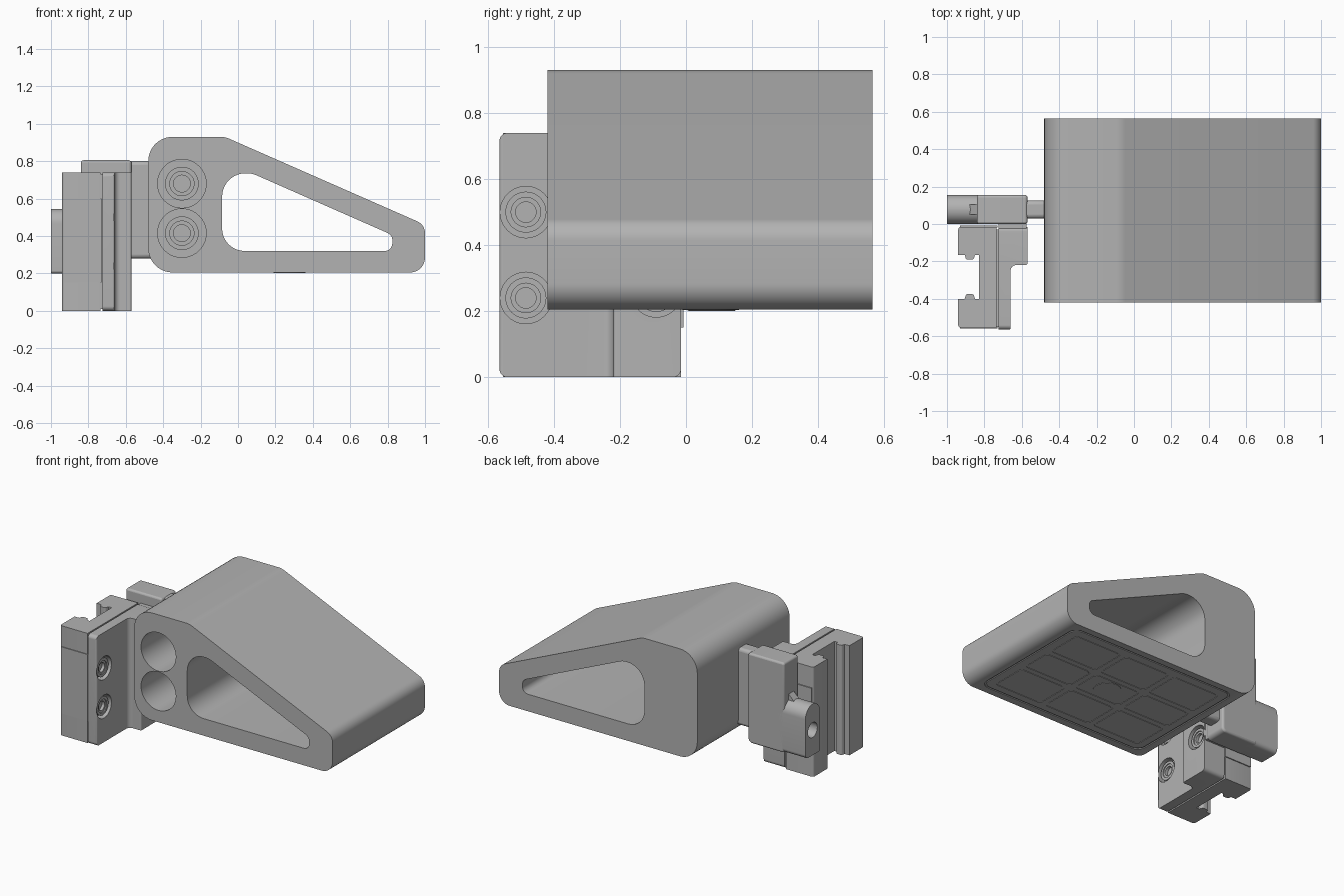
import bpy, bmesh, math
from mathutils import Vector

cube = bpy.data.objects.get("Cube")
if cube:
    bpy.data.objects.remove(cube, do_unlink=True)

grey = bpy.data.materials.new("satin grey")
grey.use_nodes = True
grey.diffuse_color = (0.45, 0.45, 0.45, 1)
grey.node_tree.nodes["Principled BSDF"].inputs["Base Color"].default_value = (0.45, 0.45, 0.45, 1)

AXES = {"x": lambda u, v, a: (a, u, v),
        "y": lambda u, v, a: (u, a, v),
        "z": lambda u, v, a: (u, v, a)}


def rounded(corners, steps=10):
    """Polygon of (u, v, radius) corners with arcs at each corner."""
    out = []
    n = len(corners)
    for i, (u, v, r) in enumerate(corners):
        p = Vector((u, v))
        if r == 0:
            out.append(p)
            continue
        a = (Vector(corners[i - 1][:2]) - p).normalized()
        b = (Vector(corners[(i + 1) % n][:2]) - p).normalized()
        half = a.angle(b) / 2
        centre = p + (a + b).normalized() * r / math.sin(half)
        start = p + a * r / math.tan(half) - centre
        end = p + b * r / math.tan(half) - centre
        sweep = math.pi - 2 * half
        for k in range(steps + 1):
            t = k / steps
            out.append(centre + (start * math.sin((1 - t) * sweep)
                                 + end * math.sin(t * sweep)) / math.sin(sweep))
    return out


def rect(u0, u1, v0, v1, r=0):
    return rounded([(u0, v0, r), (u1, v0, r), (u1, v1, r), (u0, v1, r)])


def circle(u, v, r, n=40):
    return [(u + r * math.cos(math.tau * i / n), v + r * math.sin(math.tau * i / n)) for i in range(n)]


def extrude(name, outline, axis, a0, a1):
    place = AXES[axis]
    bm = bmesh.new()
    face = bm.faces.new([bm.verts.new(place(p[0], p[1], a0)) for p in outline])
    ext = bmesh.ops.extrude_face_region(bm, geom=[face])
    move = Vector(place(0, 0, a1 - a0))
    bmesh.ops.translate(bm, vec=move, verts=[g for g in ext["geom"] if isinstance(g, bmesh.types.BMVert)])
    bmesh.ops.recalc_face_normals(bm, faces=bm.faces)
    mesh = bpy.data.meshes.new(name)
    bm.to_mesh(mesh)
    bm.free()
    ob = bpy.data.objects.new(name, mesh)
    mesh.materials.append(grey)
    bpy.context.collection.objects.link(ob)
    return ob


def activate(ob):
    bpy.ops.object.select_all(action="DESELECT")
    ob.select_set(True)
    bpy.context.view_layer.objects.active = ob


def combine(ob, outline, axis, a0, a1, how="DIFFERENCE"):
    tool = extrude("cutter", outline, axis, a0, a1)
    tool.hide_render = True
    mod = ob.modifiers.new("cut", "BOOLEAN")
    mod.operation, mod.object, mod.solver = how, tool, "EXACT"
    activate(ob)
    bpy.ops.object.modifier_apply(modifier=mod.name)
    bpy.data.objects.remove(tool, do_unlink=True)


def soften(ob, width):
    mod = ob.modifiers.new("bevel", "BEVEL")
    mod.width, mod.segments, mod.limit_method = width, 3, "ANGLE"


def screw(name, u, v, axis, seat, front, r):
    """Socket screw head with a stepped recess in its outer face."""
    head = extrude(name, circle(u, v, r), axis, seat, front)
    deep = front + (seat - front) * 0.6
    out = front + (front - seat) * 0.1
    combine(head, circle(u, v, r * 0.72), axis, front + (seat - front) * 0.15, out)
    combine(head, circle(u, v, r * 0.5), axis, deep, out)


# Wedge body with its triangular window
body = extrude("wedge_body", rounded([(-0.48, 0.205, 0.13), (1, 0.205, 0.08), (1, 0.46, 0.07),
                                      (-0.07, 0.93, 0.12), (-0.48, 0.93, 0.13)]), "y", -0.42, 0.565)
combine(body, rounded([(-0.085, 0.32, 0.12), (0.825, 0.32, 0.04), (0.825, 0.405, 0.04),
                       (0.075, 0.735, 0.12), (-0.085, 0.735, 0.125)]), "y", -0.6, 0.7)

# Deep screw bores in the front of the wedge
for i, z in enumerate((0.415, 0.68)):
    combine(body, circle(-0.3, z, 0.13), "y", -0.5, -0.05)
    screw(f"body_screw_{i + 1}", -0.3, z, "y", -0.04, -0.14, 0.09)

# Shallow base recess filled with pads, leaving narrow grooves
combine(body, rect(-0.35, 0.9, -0.37, 0.52, 0.06), "z", 0.15, 0.211)
extrude("base_pad", rect(-0.34, 0.89, -0.36, 0.51, 0.055), "z", 0.212, 0.2055)
pad = bpy.data.objects["base_pad"]
for u0, u1 in ((-0.29, 0.07), (0.1, 0.45), (0.48, 0.84)):
    for v0, v1 in ((-0.31, -0.06), (-0.03, 0.18), (0.21, 0.46)):
        combine(pad, rect(u0, u1, v0, v1, 0.03), "z", 0.2, 0.2085)
        extrude("base_tile", rect(u0 + 0.01, u1 - 0.01, v0 + 0.01, v1 - 0.01, 0.025), "z", 0.2095, 0.2055)
extrude("base_centre_ring", circle(0.275, 0.075, 0.085), "z", 0.206, 0.203)

# Tongue joining wedge and clamp
tongue = extrude("joining_tongue", rect(-0.6, -0.44, 0.03, 0.125), "z", 0.28, 0.8)
soften(tongue, 0.02)

# Rear jaw: tall block and rounded nose with a bolt hole
jaw = extrude("rear_jaw", rounded([(-0.84, 0.2, 0), (-0.57, 0.2, 0.03), (-0.57, 0.805, 0.015),
                                   (-0.84, 0.805, 0.015)]), "y", 0, 0.155)
soften(jaw, 0.012)
nose = extrude("jaw_nose", rounded([(0, 0.2, 0.015), (0.155, 0.2, 0.03), (0.155, 0.545, 0.077),
                                    (0, 0.545, 0.077)]), "x", -1, -0.8)
combine(nose, circle(0.078, 0.37, 0.05), "x", -1.1, -0.88)
extrude("jaw_fillet", rounded([(-0.84, 0.53, 0), (-0.89, 0.53, 0), (-0.84, 0.58, 0)]), "y", 0.05, 0.105)

# Channel clamp, open to the side, with a ridge on each inner lip
lip = [(-0.94, -0.165, 0), (-0.905, -0.165, 0), (-0.898, -0.19, 0.012),
       (-0.858, -0.19, 0.012), (-0.85, -0.165, 0), (-0.828, -0.165, 0)]
mirrored = [(x, -0.565 - y, r) for x, y, r in reversed(lip)]
channel = extrude("channel_clamp", rounded([(-0.735, -0.555, 0), (-0.735, -0.015, 0), (-0.94, -0.015, 0.015)]
                                           + lip + mirrored + [(-0.94, -0.555, 0.015)], 4), "z", 0, 0.74)
for name, y0, y1 in (("front_insert", -0.56, -0.55), ("rear_insert", -0.02, -0.008)):
    extrude(name, rect(-0.93, -0.73, 0.15, 0.6), "y", y0, y1)

# Angle bracket beside the channel
bracket = extrude("angle_bracket", rounded([(-0.725, -0.565, 0), (-0.66, -0.565, 0.01), (-0.66, -0.22, 0.03),
                                            (-0.57, -0.22, 0.01), (-0.57, 0, 0), (-0.725, 0, 0)]), "z", 0, 0.74)
combine(bracket, rect(-0.565, -0.015, 0, 0.74, 0.025), "x", -0.8, -0.5, "INTERSECT")
extrude("bracket_shim", rect(-0.55, -0.03, 0.01, 0.73), "x", -0.737, -0.72)
extrude("bracket_rear_web", rect(-0.725, -0.575, 0.21, 0.735), "y", -0.03, 0.01)

# Bracket screws in counterbores
for i, (y, z, face) in enumerate(((-0.485, 0.24, -0.66), (-0.485, 0.5, -0.66),
                                  (-0.09, 0.26, -0.57), (-0.09, 0.52, -0.57))):
    combine(bracket, circle(y, z, 0.078), "x", face - 0.05, face + 0.05)
    screw(f"bracket_screw_{i + 1}", y, z, "x", face - 0.055, face - 0.012, 0.062)

# Smooth curves, crisp edges
for ob in list(bpy.context.collection.objects):
    if ob.type == "MESH" and grey.name in ob.data.materials:
        activate(ob)
        bpy.ops.object.shade_smooth_by_angle(angle=math.radians(30))
